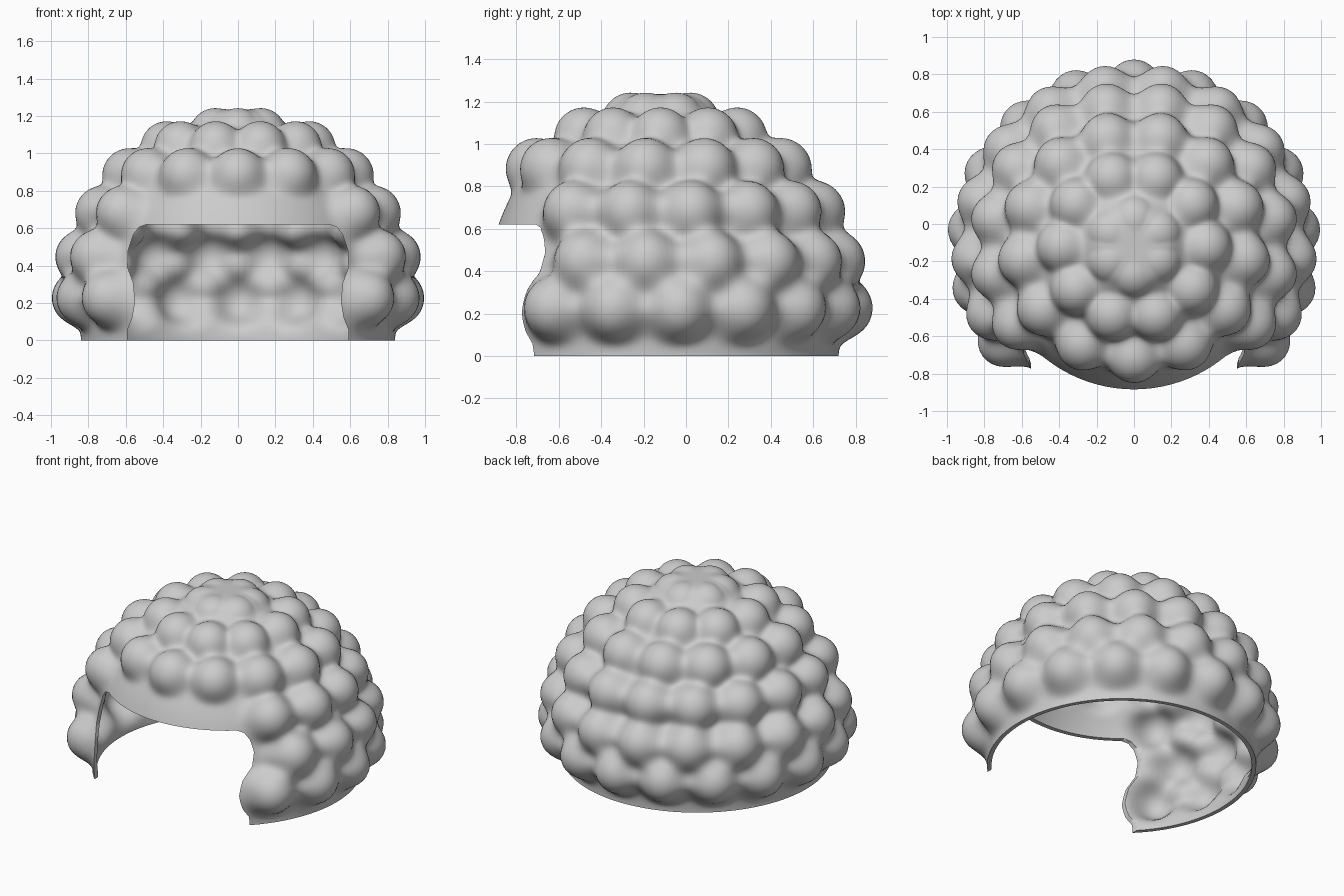
import bpy, bmesh, math
from mathutils import Vector

if "Cube" in bpy.data.objects:
    bpy.data.objects.remove(bpy.data.objects["Cube"])

AXIS_Y = -0.12          # the dome is round about this vertical axis
SEGS, STEPS = 200, 120

# Dome profile (radius, height), bottom to crown
PROFILE = [(.84, 0), (.85, .2), (.815, .42), (.765, .62), (.685, .79), (.58, .925),
           (.43, 1.05), (.27, 1.15), (.17, 1.225), (0, 1.235)]

# Bump rows: ring radius, height, bump radius, first angle, step, count per side
ROWS = [(.852, .225, .158, 90, 21, 7),
        (.83, .445, .158, 79.5, 21, 6),
        (.74, .68, .153, 78.75, 22.5, 6),
        (.583, .88, .153, -90, 27.69, 7),
        (.38, 1.03, .145, -72, 36, 5),
        (.14, 1.105, .138, -90, 60, 4)]


def spline(t):
    """Smooth point on the dome profile for t in 0..1."""
    n = len(PROFILE) - 1
    i = min(int(t * n), n - 1)
    f = t * n - i
    p = [Vector(PROFILE[min(max(k, 0), n)]) for k in (i - 1, i, i + 1, i + 2)]
    if i == n - 1:
        p[3] = Vector((-PROFILE[n - 1][0], PROFILE[n - 1][1]))
    return .5 * (2 * p[1] + (p[2] - p[0]) * f + (2 * p[0] - 5 * p[1] + 4 * p[2] - p[3]) * f * f
                 + (3 * p[1] - p[0] - 3 * p[2] + p[3]) * f ** 3)


# Bump centres, mirrored left and right
bumps = []
for ring, z, size, first, step, count in ROWS:
    direction = 1 if first < 0 else -1
    for k in range(count):
        a = math.radians(first + direction * step * k)
        for side in (1, -1):
            bumps.append((Vector((side * ring * math.cos(a), ring * math.sin(a), z)), size))


def bumped(point, normal):
    """Push a dome point out to the farthest bump surface along its normal."""
    out = 0
    for centre, size in bumps:
        d = centre - point
        if d.length_squared < .1:
            b = d.dot(normal)
            h = size * size - (d.length_squared - b * b)
            if h > 0:
                out = max(out, b + math.sqrt(h))
    return point + normal * out


# Bumpy dome surface with a flattened crown
bm = bmesh.new()
rows = []
for j in range(STEPS):
    t = j / STEPS
    p = spline(t)
    tan = (spline(t + .002) - p).normalized()
    row = []
    for i in range(SEGS):
        a = 2 * math.pi * i / SEGS
        c, s = math.cos(a), math.sin(a)
        v = bumped(Vector((p.x * c, p.x * s, p.y)), Vector((tan.y * c, tan.y * s, -tan.x)))
        row.append(bm.verts.new((v.x, v.y + AXIS_Y, min(max(v.z, 0), 1.245))))
    rows.append(row)
for low, high in zip(rows, rows[1:]):
    for i in range(SEGS):
        k = (i + 1) % SEGS
        bm.faces.new((low[i], low[k], high[k], high[i]))
crown = bm.verts.new((0, AXIS_Y, PROFILE[-1][1]))
for i in range(SEGS):
    bm.faces.new((rows[-1][i], rows[-1][(i + 1) % SEGS], crown))
# Soften the creases between bumps, keeping the bottom edge in place
for _ in range(9):
    bmesh.ops.smooth_vert(bm, verts=[v for r in rows[1:] for v in r] + [crown], factor=.5,
                          use_axis_x=True, use_axis_y=True, use_axis_z=True)
mesh = bpy.data.meshes.new("bumpy_dome")
bm.to_mesh(mesh)
bm.free()
dome = bpy.data.objects.new("bumpy_dome", mesh)
bpy.context.collection.objects.link(dome)

# Front opening cutter: outline that follows the lowest bumps, rounded at the top
half = [(.595, -.2), (.59, .06), (.565, .12), (.55, .21), (.56, .31), (.59, .39),
        (.588, .48), (.56, .565), (.53, .605), (.49, .62)]
outline = half + [(-x, z) for x, z in reversed(half)]
bm = bmesh.new()
face = bm.faces.new([bm.verts.new((x, -1.5, z)) for x, z in outline])
ext = bmesh.ops.extrude_face_region(bm, geom=[face])
bmesh.ops.translate(bm, vec=(0, 1.2, 0),
                    verts=[g for g in ext["geom"] if isinstance(g, bmesh.types.BMVert)])
if len(bm.faces) == len(outline) + 1:   # close the front cap when the extrusion moved it
    bm.faces.new([v for v in bm.verts if v.co.y < -1.4])
bmesh.ops.recalc_face_normals(bm, faces=bm.faces)
mesh = bpy.data.meshes.new("opening_cutter")
bm.to_mesh(mesh)
bm.free()
cutter = bpy.data.objects.new("opening_cutter", mesh)
cutter.hide_render = True
bpy.context.collection.objects.link(cutter)

# Shell thickness and opening
bpy.context.view_layer.objects.active = dome
dome.select_set(True)
shell = dome.modifiers.new("shell", 'SOLIDIFY')
shell.thickness = .028
shell.offset = -1
cut = dome.modifiers.new("opening", 'BOOLEAN')
cut.operation = 'DIFFERENCE'
cut.solver = 'EXACT'
cut.object = cutter
for name in ("shell", "opening"):
    bpy.ops.object.modifier_apply(modifier=name)
bpy.data.objects.remove(cutter)

# Single plain colour
grey = bpy.data.materials.new("light_grey")
grey.diffuse_color = (.6, .6, .6, 1)
grey.use_nodes = True
grey.node_tree.nodes["Principled BSDF"].inputs["Base Color"].default_value = grey.diffuse_color
dome.data.materials.clear()
dome.data.materials.append(grey)
bpy.ops.object.shade_smooth_by_angle(angle=math.radians(65))
